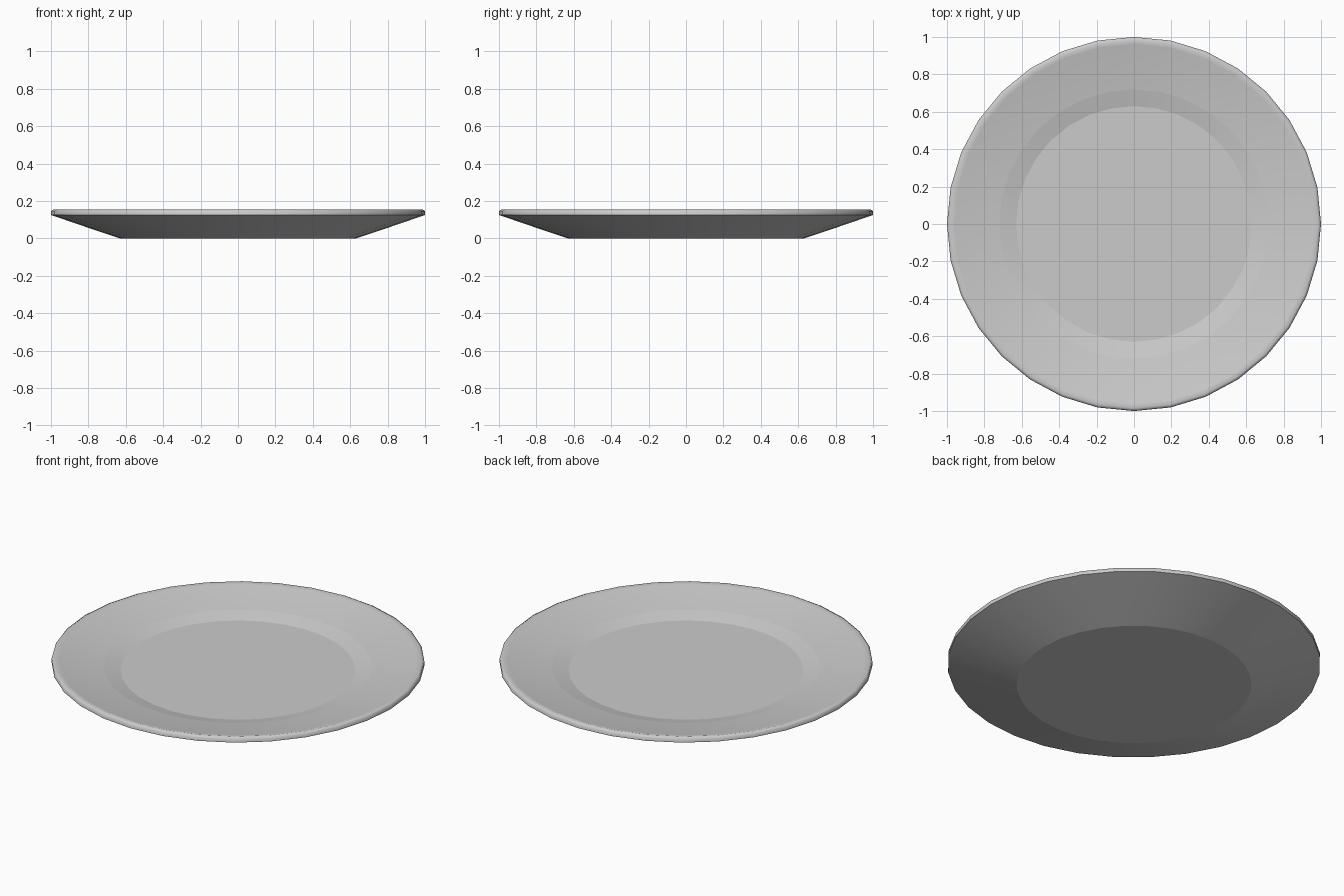
import bpy, bmesh, math

if "Cube" in bpy.data.objects:
    bpy.data.objects.remove(bpy.data.objects["Cube"])

SIDES = 32
# Half-section (radius, height) from the underside centre round to the top centre
PROFILE = [(0.63, 0.0), (0.81, 0.06), (1.0, 0.125), (1.0, 0.147), (0.985, 0.155),
           (0.96, 0.149), (0.72, 0.11), (0.63, 0.088)]


def lathe(name, profile, sides):
    bm = bmesh.new()
    rings = []
    for r, z in profile:
        rings.append([bm.verts.new((r * math.cos(2 * math.pi * i / sides),
                                    r * math.sin(2 * math.pi * i / sides), z))
                      for i in range(sides)])
    for a, b in zip(rings, rings[1:]):
        for i in range(sides):
            j = (i + 1) % sides
            bm.faces.new((a[i], a[j], b[j], b[i]))
    # Flat underside and flat eating surface
    bm.faces.new(rings[0][::-1])
    bm.faces.new(rings[-1])
    bmesh.ops.recalc_face_normals(bm, faces=bm.faces)
    # Smooth walls, with crisp creases around the foot and the well
    for f in bm.faces:
        f.smooth = len(f.verts) == 4
    crisp = set(rings[0] + rings[-1] + rings[-2] + rings[2])
    for e in bm.edges:
        a, b = e.verts
        if a in crisp and b in crisp and abs(a.co.z - b.co.z) < 1e-6:
            e.smooth = False
    mesh = bpy.data.meshes.new(name)
    bm.to_mesh(mesh)
    bm.free()
    obj = bpy.data.objects.new(name, mesh)
    bpy.context.collection.objects.link(obj)
    return obj


# Dinner plate
lathe("plate", PROFILE, SIDES)
